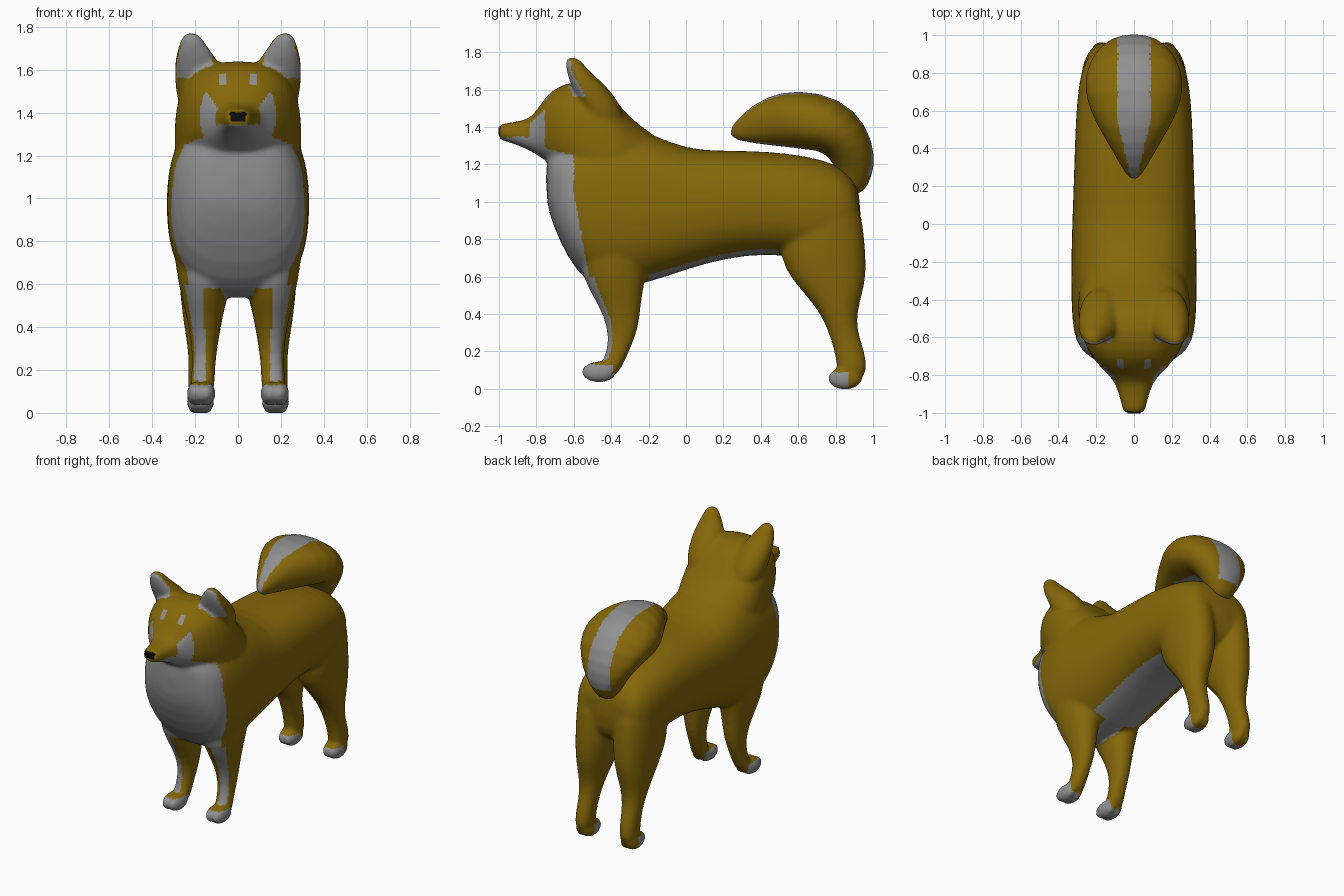
import bpy, bmesh
from math import sin, cos, pi, radians, copysign
from mathutils import Matrix, Vector

if "Cube" in bpy.data.objects:
    bpy.data.objects.remove(bpy.data.objects["Cube"])

def material(name, rgb):
    m = bpy.data.materials.new(name)
    m.diffuse_color = (*rgb, 1)
    m.use_nodes = True
    m.node_tree.nodes["Principled BSDF"].inputs["Base Color"].default_value = m.diffuse_color
    return m

FUR = material("ochre_fur", (0.235, 0.137, 0.003))
PALE = material("pale_fur", (0.28, 0.28, 0.28))
BLACK = material("black_nose", (0.004, 0.004, 0.004))

def tube(bm, rows, power=2.2, front=1.0, seg=24):
    """Loft rings (x, y, z, half_x, half_v, angle); v lies in the yz plane."""
    rings = []
    for x, y, z, hx, hv, ang in rows:
        v = Vector((0, cos(radians(ang)), sin(radians(ang))))
        ring = []
        for i in range(seg):
            c, s = cos(2 * pi * i / seg), sin(2 * pi * i / seg)
            a = copysign(abs(c) ** (2 / power), c) * hx
            b = copysign(abs(s) ** (2 / power), s) * hv
            if s < 0:
                b *= front
            ring.append(bm.verts.new(Vector((x + a, y, z)) + v * b))
        rings.append(ring)
    for r, q in zip(rings, rings[1:]):
        for i in range(seg):
            j = (i + 1) % seg
            bm.faces.new((r[i], r[j], q[j], q[i]))
    bm.faces.new(rings[0][::-1])
    bm.faces.new(rings[-1])

def ball(bm, centre, radii):
    bmesh.ops.create_uvsphere(bm, u_segments=20, v_segments=12, radius=1,
        matrix=Matrix.Translation(centre) @ Matrix.Diagonal((*radii, 1)))

def finish(bm, name, voxel, smooth, is_pale):
    """Fuse the overlapping lofts to one skin, then colour its faces."""
    bmesh.ops.recalc_face_normals(bm, faces=bm.faces)
    raw = bpy.data.meshes.new(name)
    bm.to_mesh(raw)
    bm.free()
    ob = bpy.data.objects.new(name, raw)
    bpy.context.collection.objects.link(ob)
    ob.modifiers.new("round", 'SUBSURF').levels = 1
    fuse = ob.modifiers.new("fuse", 'REMESH')
    fuse.mode, fuse.voxel_size = 'VOXEL', voxel
    soft = ob.modifiers.new("soften", 'SMOOTH')
    soft.factor, soft.iterations = 0.5, smooth
    deps = bpy.context.evaluated_depsgraph_get()
    mesh = bpy.data.meshes.new_from_object(ob.evaluated_get(deps))
    ob.modifiers.clear()
    ob.data = mesh
    mesh.materials.clear()
    mesh.materials.append(FUR)
    mesh.materials.append(PALE)
    for p in mesh.polygons:
        p.use_smooth = True
        p.material_index = int(is_pale(p.center, p.normal))
    return ob

bm = bmesh.new()

# torso: (y, bottom, top, half width)
torso = [(-.75, 1.0, 1.25, .14), (-.71, .87, 1.3, .24), (-.63, .69, 1.33, .312),
         (-.52, .55, 1.38, .328), (-.4, .52, 1.43, .335), (-.2, .565, 1.375, .335),
         (0, .635, 1.28, .33), (.2, .695, 1.275, .322), (.45, .725, 1.272, .315),
         (.65, .69, 1.245, .305), (.8, .69, 1.205, .285), (.885, .74, 1.145, .25),
         (.935, .82, 1.04, .19)]
tube(bm, [(0, y, (a + b) / 2, w, (b - a) / 2, 90) for y, a, b, w in torso], 2.55)

# head and neck
head = [(-1.003, 1.333, 1.413, .056), (-.985, 1.33, 1.416, .06), (-.9, 1.302, 1.43, .08),
        (-.83, 1.272, 1.443, .105), (-.775, 1.235, 1.525, .16), (-.72, 1.2, 1.6, .215),
        (-.62, 1.13, 1.645, .275), (-.5, 1.02, 1.645, .298), (-.4, .95, 1.575, .30),
        (-.3, .9, 1.45, .285), (-.2, .9, 1.375, .24), (-.08, .95, 1.3, .14)]
tube(bm, [(0, y, (a + b) / 2, w, (b - a) / 2, 90) for y, a, b, w in head], 2.6)

for s in (-1, 1):
    # ears, hollowed at the front
    tube(bm, [(s * .16, -.44, 1.40, .12, .13, 0), (s * .172, -.49, 1.53, .122, .14, 0),
              (s * .19, -.55, 1.63, .108, .115, 0), (s * .21, -.595, 1.70, .072, .075, 0),
              (s * .22, -.622, 1.78, .034, .042, 0)], 2.1, 0.6)
    # front legs
    tube(bm, [(s * .16, -.36, .98, .13, .14, 0), (s * .165, -.38, .78, .14, .195, 0),
              (s * .16, -.39, .6, .12, .175, 0), (s * .155, -.355, .45, .085, .112, 0),
              (s * .155, -.335, .33, .063, .085, 0), (s * .16, -.355, .22, .053, .06, 0),
              (s * .165, -.395, .13, .058, .06, 0), (s * .17, -.42, .07, .053, .052, 0)])
    # hind legs
    tube(bm, [(s * .145, .745, 1.08, .12, .16, 0), (s * .148, .725, .9, .14, .222, 0),
              (s * .148, .73, .7, .134, .235, 0), (s * .155, .765, .58, .117, .198, 0),
              (s * .163, .80, .47, .098, .132, 0), (s * .168, .823, .37, .078, .087, 0),
              (s * .17, .85, .27, .06, .078, 0), (s * .175, .885, .17, .058, .082, 0),
              (s * .175, .89, .04, .06, .078, 0)])
    # paws with two toes each
    for t in (-1, 1):
        ball(bm, (s * .172 + t * .025, -.465, .09), (.043, .095, .057))
        ball(bm, (s * .175 + t * .022, .85, .055), (.043, .095, .06))

def body_pale(c, n):
    x, y, z = abs(c.x), c.y, c.z
    if z < .13 and y < -.39 or z < .085 and .7 < y < .87:            # paws
        return True
    if z < .6 and y < -.3 and n.y < -.5 and x > .14 + .04 * z:       # leg fronts
        return True
    if z < .78 and -.6 < y < .5 and n.z < -.7 and x < (.08 if y < -.2 else .18):
        return True                                                  # belly
    edge = -.6 if z > 1.05 else -.6 + (1.05 - z) * .18
    if .58 < z < 1.24 - (y + .57) * .25 and y < edge:                # chest
        return True
    if y < -.76 and z < 1.345:                                       # lower jaw
        return True
    if -.835 < y < -.755 and x > .085 and z < min(1.5, 1.42 + (x - .09) * 1.3):
        return True                                                  # cheeks
    if y < -.66 and .05 < x < .088 and 1.53 < z < 1.58:              # brows
        return True
    return (z > 1.56 and -.62 - (z - 1.6) * .5 < y < -.5 and n.y < -.4
            and .09 < x and abs(x - .2) < .1 - (z - 1.55) * .2)      # inner ears

finish(bm, "body", .012, 10, body_pale)

# curled tail: (y, z, half width, half thickness, outward angle)
bm = bmesh.new()
tail = [(.88, 1.03, .06, .06, 0), (.905, 1.13, .11, .092, 0), (.898, 1.235, .175, .117, 5),
        (.84, 1.345, .242, .147, 28), (.735, 1.418, .27, .168, 58),
        (.59, 1.445, .235, .158, 88), (.45, 1.432, .152, .136, 100),
        (.335, 1.39, .082, .09, 118), (.235, 1.352, .022, .026, 125)]
tube(bm, [(0, y, z, w, t, a) for y, z, w, t, a in tail], 2.25)

def tail_pale(c, n):
    out = n.y * (c.y - .68) + n.z * (c.z - 1.3)
    return out > 0 and abs(c.x) < min(.085, .015 + (c.y - .24) * .24) and c.z > 1.14

finish(bm, "tail", .012, 4, tail_pale)

# nose, set flush into the snout tip
bm = bmesh.new()
bmesh.ops.create_cube(bm, size=1, matrix=Matrix.Translation((0, -.981, 1.379))
                      @ Matrix.Diagonal((.08, .042, .05, 1)))
bmesh.ops.bevel(bm, geom=bm.edges[:], offset=.006, segments=2, affect='EDGES')
mesh = bpy.data.meshes.new("nose")
bm.to_mesh(mesh)
bm.free()
mesh.materials.append(BLACK)
bpy.context.collection.objects.link(bpy.data.objects.new("nose", mesh))
